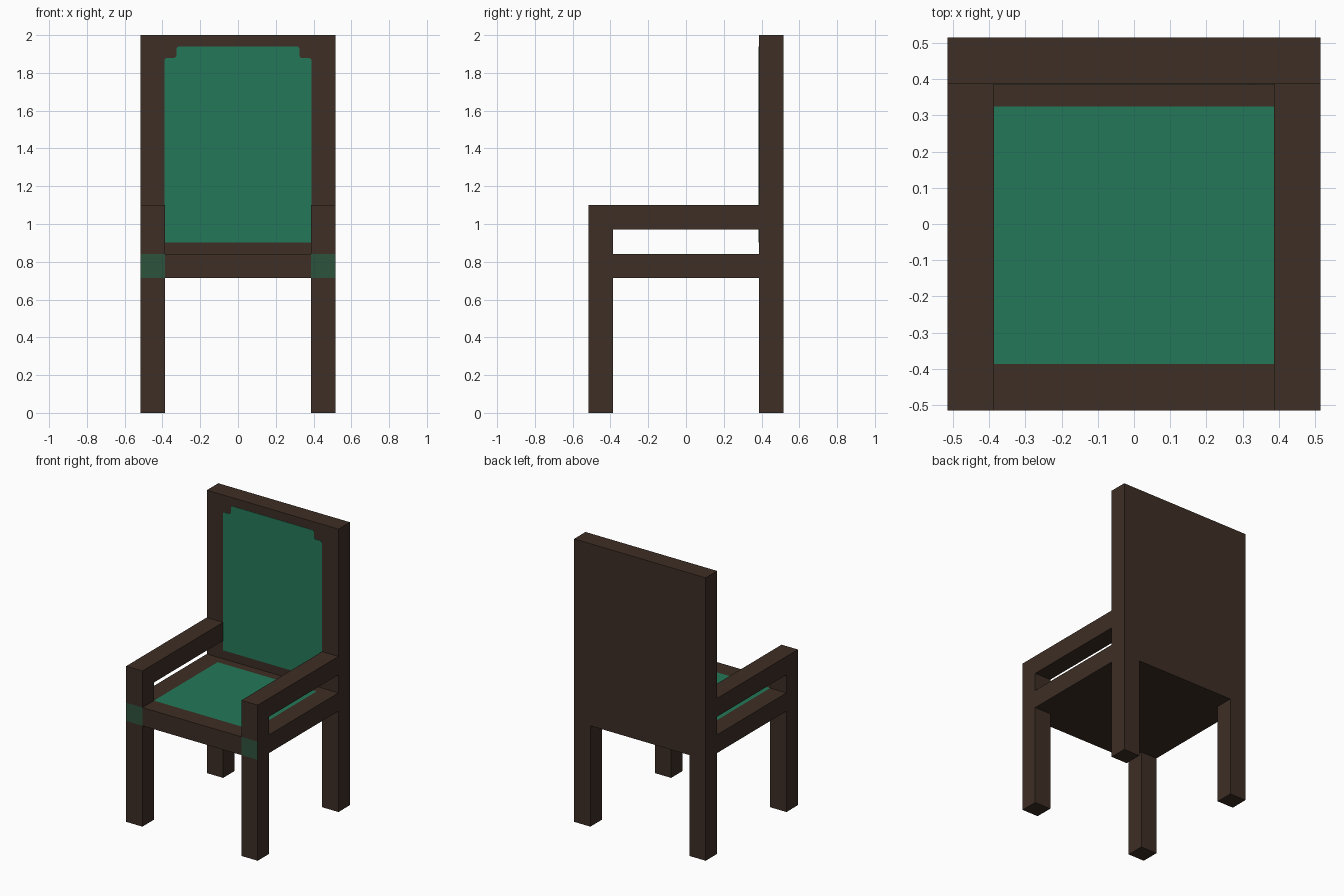
import bpy, bmesh
from mathutils import Vector

if "Cube" in bpy.data.objects:
    bpy.data.objects.remove(bpy.data.objects["Cube"], do_unlink=True)


def material(name, rgb):
    """Flat material from 0-255 sRGB values."""
    lin = [(c / 255 / 12.92) if c < 11 else ((c / 255 + 0.055) / 1.055) ** 2.4 for c in rgb]
    m = bpy.data.materials.new(name)
    m.use_nodes = True
    m.diffuse_color = (*lin, 1)
    m.node_tree.nodes["Principled BSDF"].inputs["Base Color"].default_value = (*lin, 1)
    return m


WOOD = material("dark_wood", (61, 46, 37))
GREEN = material("green_upholstery", (36, 121, 89))
BAND = material("muted_green_band", (45, 82, 60))

OUT, INN = 0.515, 0.387           # outer and inner faces of the posts
SEAT_LO, SEAT_HI = 0.713, 0.842
ARM_LO, ARM_HI = 0.97, 1.10


def finish(name, bm, mats):
    bmesh.ops.recalc_face_normals(bm, faces=bm.faces)
    me = bpy.data.meshes.new(name)
    bm.to_mesh(me)
    bm.free()
    for m in mats:
        me.materials.append(m)
    ob = bpy.data.objects.new(name, me)
    bpy.context.collection.objects.link(ob)
    return ob


def box_bmesh(lo, hi):
    bm = bmesh.new()
    bmesh.ops.create_cube(bm, size=1)
    lo, hi = Vector(lo), Vector(hi)
    for v in bm.verts:
        v.co = (lo + hi) / 2 + v.co * (hi - lo)
    return bm


def box(name, lo, hi):
    return finish(name, box_bmesh(lo, hi), [WOOD])


# Seat: one slab, cut so the cushion area and front corner bands get their own faces
bm = box_bmesh((-OUT, -OUT, SEAT_LO), (OUT, INN, SEAT_HI))
for co, no in (((-INN, 0, 0), (1, 0, 0)), ((INN, 0, 0), (1, 0, 0)),
               ((0, -INN, 0), (0, 1, 0)), ((0, 0.325, 0), (0, 1, 0))):
    bmesh.ops.bisect_plane(bm, geom=bm.verts[:] + bm.edges[:] + bm.faces[:],
                           plane_co=co, plane_no=no)
bm.normal_update()
for f in bm.faces:
    c = f.calc_center_median()
    if f.normal.z > 0.5 and abs(c.x) < INN and -INN < c.y < 0.325:
        f.material_index = 1
    elif f.normal.y < -0.5 and abs(c.x) > INN:
        f.material_index = 2
finish("seat", bm, [WOOD, GREEN, BAND])

# Solid backrest
box("backrest", (-OUT, INN, SEAT_LO), (OUT, OUT, 2.0))

# Legs, arm posts and armrests on both sides
for side, s in (("left", 1), ("right", -1)):
    x0, x1 = sorted((s * INN, s * OUT))
    box(side + "_front_leg", (x0, -OUT, 0), (x1, -INN, SEAT_LO))
    box(side + "_back_leg", (x0, INN, 0), (x1, OUT, SEAT_LO))
    box(side + "_arm_post", (x0, -OUT, SEAT_HI), (x1, -INN, ARM_LO))
    box(side + "_armrest", (x0, -OUT, ARM_LO), (x1, INN, ARM_HI))

# Backrest upholstery: thin plate with stepped upper corners
half = [(0.388, 0.903), (0.388, 1.87), (0.38, 1.88), (0.335, 1.88),
        (0.325, 1.89), (0.325, 1.93), (0.315, 1.94)]
outline = half + [(-x, z) for x, z in reversed(half)]
bm = bmesh.new()
face = bm.faces.new([bm.verts.new((x, INN - 0.002, z)) for x, z in outline])
ext = bmesh.ops.extrude_face_region(bm, geom=[face])
bmesh.ops.translate(bm, vec=(0, 0.003, 0),
                    verts=[g for g in ext["geom"] if isinstance(g, bmesh.types.BMVert)])
finish("backrest_upholstery", bm, [GREEN])
